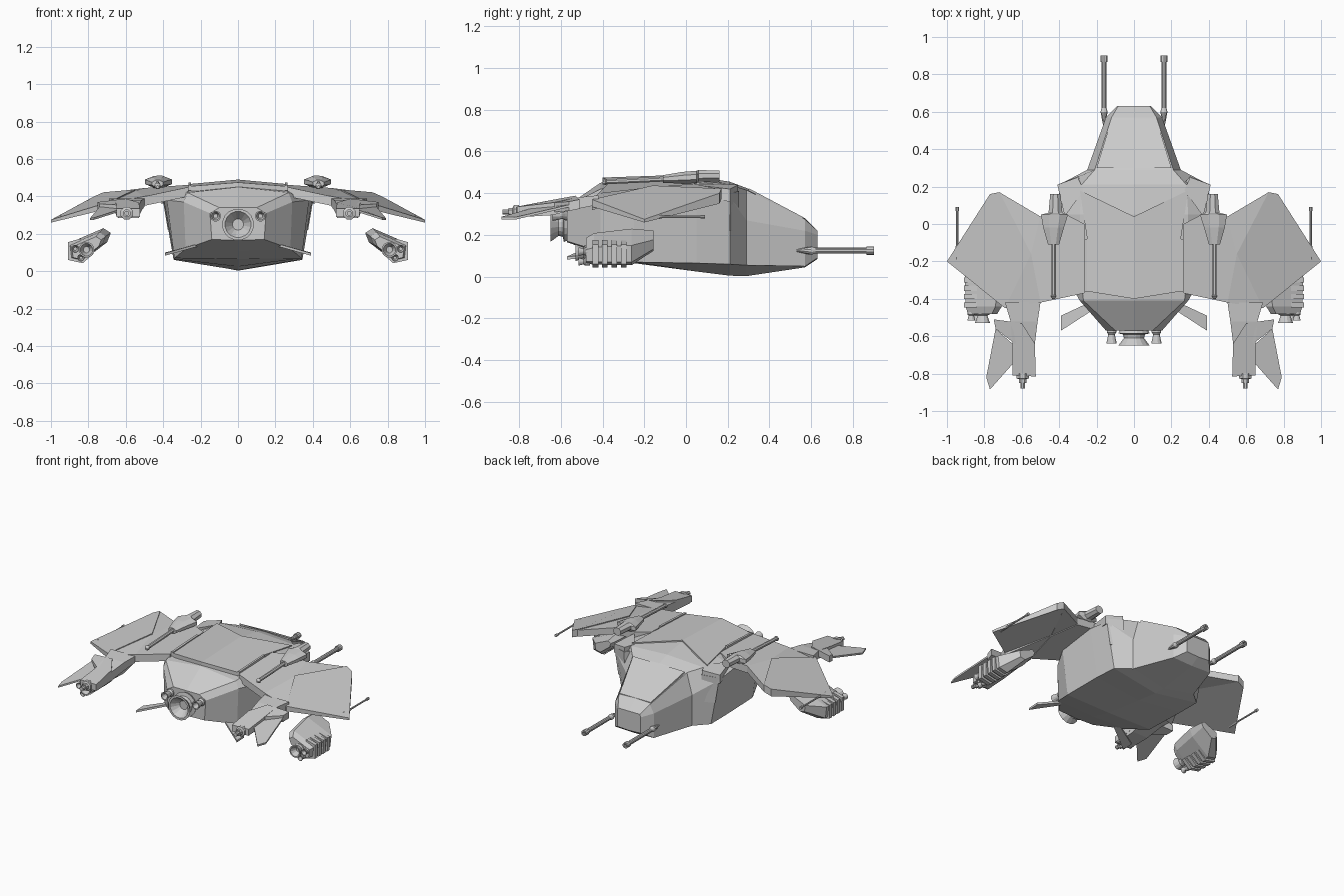
import bpy, bmesh
from math import cos, sin, pi


def finish(name, bm, mirror):
    bmesh.ops.remove_doubles(bm, verts=bm.verts, dist=1e-5)
    bmesh.ops.recalc_face_normals(bm, faces=bm.faces)
    me = bpy.data.meshes.new(name)
    bm.to_mesh(me)
    bm.free()
    ob = bpy.data.objects.new(name, me)
    bpy.context.collection.objects.link(ob)
    if mirror:
        ob.modifiers.new("mirror", 'MIRROR').use_mirror_merge = False
    return ob


def loft(name, rings, mirror=True):
    """Skin a list of equal-length point rings and cap both ends."""
    bm = bmesh.new()
    vs = [[bm.verts.new(p) for p in r] for r in rings]
    n = len(rings[0])
    for a, b in zip(vs, vs[1:]):
        for i in range(n):
            bm.faces.new((a[i], a[(i + 1) % n], b[(i + 1) % n], b[i]))
    bm.faces.new(vs[0])
    bm.faces.new(vs[-1])
    return finish(name, bm, mirror)


def plate(name, top, t, mirror=True):
    """Plate with a given top outline; thickness t or one value per point."""
    ts = t if isinstance(t, (list, tuple)) else [t] * len(top)
    return loft(name, [top, [(x, y, z - d) for (x, y, z), d in zip(top, ts)]], mirror)


def tube(name, rings, sides=12, mirror=True):
    """Tube along y from rings (x, y, z, half width, half height)."""
    return loft(name, [[(x + rx * cos(2 * pi * (i + .5) / sides), y,
                         z + rz * sin(2 * pi * (i + .5) / sides)) for i in range(sides)]
                       for x, y, z, rx, rz in rings], mirror)


def lathe(name, x, z, prof, sides=12, mirror=True):
    return tube(name, [(x, y, z, r, r) for y, r in prof], sides, mirror)


# Hull: half sections from roof centre to keel
hull = [
    (-.57, [(0, .34), (.10, .34), (.15, .31), (.14, .17), (0, .165)]),
    (-.41, [(0, .45), (.27, .42), (.29, .37), (.28, .12), (0, .11)]),
    (-.25, [(0, .46), (.29, .44), (.38, .38), (.34, .07), (0, .065)]),
    (.05, [(0, .48), (.29, .45), (.40, .40), (.345, .065), (0, .025)]),
    (.21, [(0, .455), (.28, .44), (.40, .38), (.34, .06), (0, .005)]),
    (.29, [(0, .425), (.21, .415), (.25, .27), (.25, .055), (0, .003)]),
    (.57, [(0, .28), (.12, .275), (.15, .22), (.15, .05), (0, .045)]),
    (.63, [(0, .22), (.085, .22), (.09, .20), (.09, .09), (0, .085)]),
]
loft("hull", [[(x, y, z) for x, z in h] + [(-x, y, z) for x, z in h[-2:0:-1]]
              for y, h in hull], mirror=False)

# Roof shell, seam rails and front cheeks
plate("roof_shell", [(0, -.40, .475), (.25, -.36, .455), (.25, -.08, .467),
                     (.29, .18, .448), (0, .04, .49)], .035)
plate("roof_rail", [(.25, -.36, .462), (.265, -.36, .462), (.265, -.08, .474), (.25, -.08, .474)], .03)
plate("front_cheek", [(.27, .18, .445), (.30, .25, .44), (.41, .21, .42), (.37, .04, .44)],
      [.04, .06, .06, .06])
loft("side_door", [[(.36, .18, .40), (.405, .212, .40), (.30, .255, .41), (.27, .22, .41)],
                   [(.34, .18, .22), (.375, .212, .22), (.295, .255, .22), (.27, .22, .22)]])
plate("canopy", [(-.20, .30, .424), (.20, .30, .424), (.12, .56, .286), (-.12, .56, .286)],
      .012, mirror=False)

# Wings: inner panel, two link facets and the drooped outer diamond
plate("wing_inner", [(.265, -.37, .45), (.50, -.42, .40), (.55, -.16, .43),
                     (.50, .04, .445), (.36, .05, .455), (.265, 0, .462)], .05)
plate("wing_front_link", [(.50, .04, .445), (.55, -.16, .43), (.72, .17, .417)], .045)
plate("wing_rear_link", [(.50, -.42, .40), (.69, -.45, .365), (.55, -.16, .43)], .045)
plate("wing_outer", [(.55, -.16, .437), (.72, .17, .422), (.77, .16, .40),
                     (1.0, -.20, .275), (.69, -.45, .37)], [.05, .05, .05, .015, .035])

# Tail booms, pods, fins and stingers
loft("tail_boom", [[(a, y, lo), (b, y, lo), (b, y, hi), (a, y, hi)] for y, a, b, lo, hi in
                   [(-.42, .50, .69, .345, .39), (-.52, .515, .66, .325, .38),
                    (-.64, .53, .65, .295, .355), (-.80, .53, .64, .285, .33)]])
plate("tail_pod", [(.60, -.53, .388), (.75, -.51, .37), (.74, -.56, .36), (.65, -.63, .355),
                   (.65, -.81, .335), (.525, -.815, .335), (.53, -.64, .368)], .045)
plate("tail_fin", [(.74, -.56, .345), (.65, -.64, .335), (.65, -.75, .325),
                   (.77, -.885, .287), (.79, -.82, .285)], .012)
lathe("tail_stinger", .595, .31, [(-.80, .035), (-.825, .035), (-.83, .022), (-.85, .022),
                                  (-.85, .014), (-.88, .014)], 8)

# Roof guns
tube("roof_gun", [(.42, .16, .483, .03, .028), (.42, .06, .483, .04, .03),
                  (.425, .05, .478, .078, .032), (.43, -.02, .474, .06, .03),
                  (.43, -.11, .468, .032, .02)], 8)
tube("roof_gun_barrel", [(.43, -.10, .468, .013, .013), (.43, -.38, .455, .013, .013),
                         (.43, -.385, .455, .018, .018), (.43, -.40, .45, .008, .008)], 8)

# Nose cannons and wingtip guns
lathe("nose_cannon", .16, .125, [(.53, .006), (.60, .02), (.62, .014), (.865, .014),
                                 (.865, .02), (.90, .02), (.90, .011), (.87, .011)], 10)
lathe("wingtip_gun", .945, .287, [(-.19, .012), (-.12, .01), (-.11, .006), (.07, .006),
                                  (.07, .01), (.09, .01)], 8)

# Lower hull fins
plate("lower_fin", [(.21, -.30, .14), (.24, -.42, .14), (.39, -.49, .10),
                    (.39, -.57, .097), (.22, -.46, .145)], .014)

# Main engine and its two helpers
lathe("main_engine", 0, .25, [(-.56, .075), (-.585, .085), (-.59, .06), (-.61, .055), (-.65, .085),
                              (-.65, .07), (-.61, .038), (-.60, .03)], 16, mirror=False)
lathe("small_engine", .12, .295, [(-.55, .026), (-.58, .026), (-.59, .018), (-.64, .029),
                                  (-.64, .022), (-.60, .012)], 12)

# Detached thruster pods
hexa = [(.905, .15), (.895, .07), (.83, .055), (.70, .155), (.68, .205), (.72, .23)]


def shrink(y, k, cx, cz):
    return [(cx + (x - cx) * k, y, cz + (z - cz) * k) for x, z in hexa]


loft("thruster_pod", [shrink(-.155, .55, .70, .21), shrink(-.26, 1, 0, 0),
                      shrink(-.44, .86, .87, .08), shrink(-.48, .7, .85, .08)])
for i in range(4):
    y = -.285 - .045 * i
    outline = [(.84, .175), (.91, .155), (.908, .06), (.83, .043), (.77, .095), (.83, .12)]
    loft(f"thruster_rib_{i + 1}", [[(x, yy, z) for x, z in outline] for yy in (y, y - .027)])
for name, x, z, r in [("thruster_nozzle", .81, .115, .042), ("thruster_jet_upper", .87, .12, .022),
                      ("thruster_jet_lower", .84, .072, .02)]:
    end = -.53 if r > .03 else -.515
    lathe(name, x, z, [(-.46, r * .9), (-.485, r * .9), (-.49, r * .65), (end, r),
                       (end, r * .8), (-.49, r * .4)], 12)
